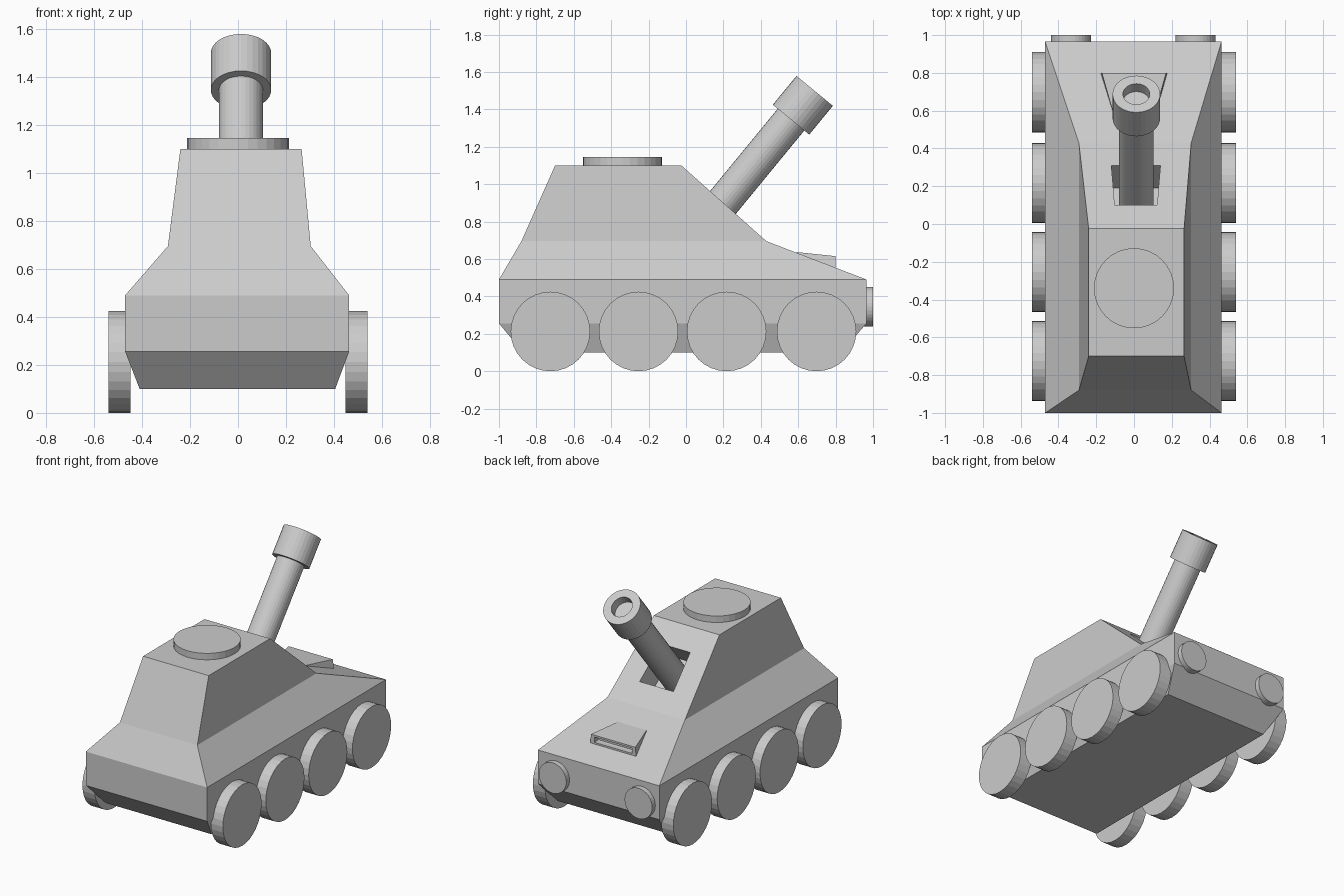
import bpy
import bmesh
from mathutils import Vector

cube = bpy.data.objects.get("Cube")
if cube:
    bpy.data.objects.remove(cube, do_unlink=True)

# One plain grey for the whole vehicle
grey = bpy.data.materials.new("plain_grey")
grey.use_nodes = True
COLOUR = (0.6, 0.6, 0.6, 1)
grey.diffuse_color = COLOUR
grey.node_tree.nodes["Principled BSDF"].inputs["Base Color"].default_value = COLOUR


def finish(bm, name):
    bmesh.ops.recalc_face_normals(bm, faces=bm.faces[:])
    mesh = bpy.data.meshes.new(name)
    bm.to_mesh(mesh)
    bm.free()
    mesh.materials.append(grey)
    obj = bpy.data.objects.new(name, mesh)
    bpy.context.collection.objects.link(obj)
    return obj


def loft(levels):
    """Stack four-cornered rings and close both ends."""
    bm = bmesh.new()
    rings = [[bm.verts.new(p) for p in ring] for ring in levels]
    for low, high in zip(rings, rings[1:]):
        for i in range(4):
            j = (i + 1) % 4
            bm.faces.new((low[i], low[j], high[j], high[i]))
    bm.faces.new(rings[0][::-1])
    bm.faces.new(rings[-1])
    bmesh.ops.recalc_face_normals(bm, faces=bm.faces[:])
    return bm


def face_towards(bm, direction):
    bm.normal_update()
    return max(bm.faces, key=lambda f: f.normal.dot(direction))


def recess(bm, face, place, depth):
    """Inset a face to the outline given by place, then sink it."""
    centre = face.calc_center_median()
    normal = face.normal.copy()
    for sink in (0, depth):
        bmesh.ops.inset_individual(bm, faces=[face], thickness=0.005)
        for v in face.verts:
            v.co = place(v.co - centre, centre) - normal * sink


def cylinder(name, start, end, radius, bore=None):
    start, end = Vector(start), Vector(end)
    axis = end - start
    bm = bmesh.new()
    matrix = axis.to_track_quat("Z", "Y").to_matrix().to_4x4()
    matrix.translation = (start + end) / 2
    bmesh.ops.create_cone(bm, cap_ends=True, segments=32, radius1=radius,
                          radius2=radius, depth=axis.length, matrix=matrix)
    if bore:
        def ring(d, c):
            d = d - axis * (d.dot(axis) / axis.length_squared)
            return c + d.normalized() * bore[0]
        recess(bm, face_towards(bm, axis.normalized()), ring, bore[1])
    return finish(bm, name)


# Hull: rings of (z, left x, right x, rear y, front y)
def ring(z, x0, x1, y0, y1):
    return [(x0, y0, z), (x1, y0, z), (x1, y1, z), (x0, y1, z)]


hull = loft([
    ring(0.10, -0.41, 0.405, -0.87, 0.83),
    ring(0.255, -0.47, 0.463, -1.0, 0.965),
    ring(0.49, -0.47, 0.463, -1.0, 0.965),
    ring(0.695, -0.292, 0.303, -0.88, 0.43),
    ring(1.10, -0.24, 0.265, -0.70, -0.025),
])


# Gun opening in the sloping upper face
def gun_slot(d, c):
    y = 0.31 if d.y > 0 else 0.10
    half = 0.13 if d.y > 0 else 0.112
    z = 1.10 - (y + 0.025) * 0.405 / 0.455
    return Vector((0.01 + (half if d.x > 0 else -half), y, z))


slope = face_towards(hull, Vector((0, 0.665, 0.747)))
recess(hull, slope, gun_slot, 0.18)
finish(hull, "hull")

# Vision hood: a wedge on the lower slope with a slit in its end
hood = loft([
    [(-0.12, 0.59, 0.60), (0.12, 0.59, 0.60), (0.178, 0.80, 0.535), (-0.178, 0.80, 0.535)],
    [(-0.11, 0.59, 0.637), (0.11, 0.59, 0.637), (0.17, 0.80, 0.615), (-0.17, 0.80, 0.615)],
])


def slit(d, c):
    return Vector((0.145 if d.x > 0 else -0.145, 0.80, 0.602 if d.z > 0 else 0.565))


recess(hood, face_towards(hood, Vector((0, 1, 0))), slit, 0.04)
finish(hood, "vision_hood")

# Gun barrel and muzzle with a shallow bore
gun_axis = Vector((0, 0.635, 0.773))
collar = Vector((0.0125, 0.5615, 1.345))
cylinder("gun_barrel", collar - gun_axis * 0.77, collar + gun_axis * 0.02, 0.092)
cylinder("gun_muzzle", collar, collar + gun_axis * 0.199, 0.126, bore=(0.071, 0.066))

# Roof hatch
cylinder("roof_hatch", (0, -0.34, 1.08), (0, -0.34, 1.145), 0.212)

# Wheels and lamps on both sides
for side, label in ((1, "left"), (-1, "right")):
    for n, y in enumerate((-0.725, -0.254, 0.217, 0.698), 1):
        cylinder(f"{label}_wheel_{n}", (side * 0.447, y, 0.2125),
                 (side * 0.54, y, 0.2125), 0.2125)
    x = side * 0.33 - 0.004
    cylinder(f"{label}_lamp", (x, 0.94, 0.345), (x, 1.0, 0.345), 0.106)
